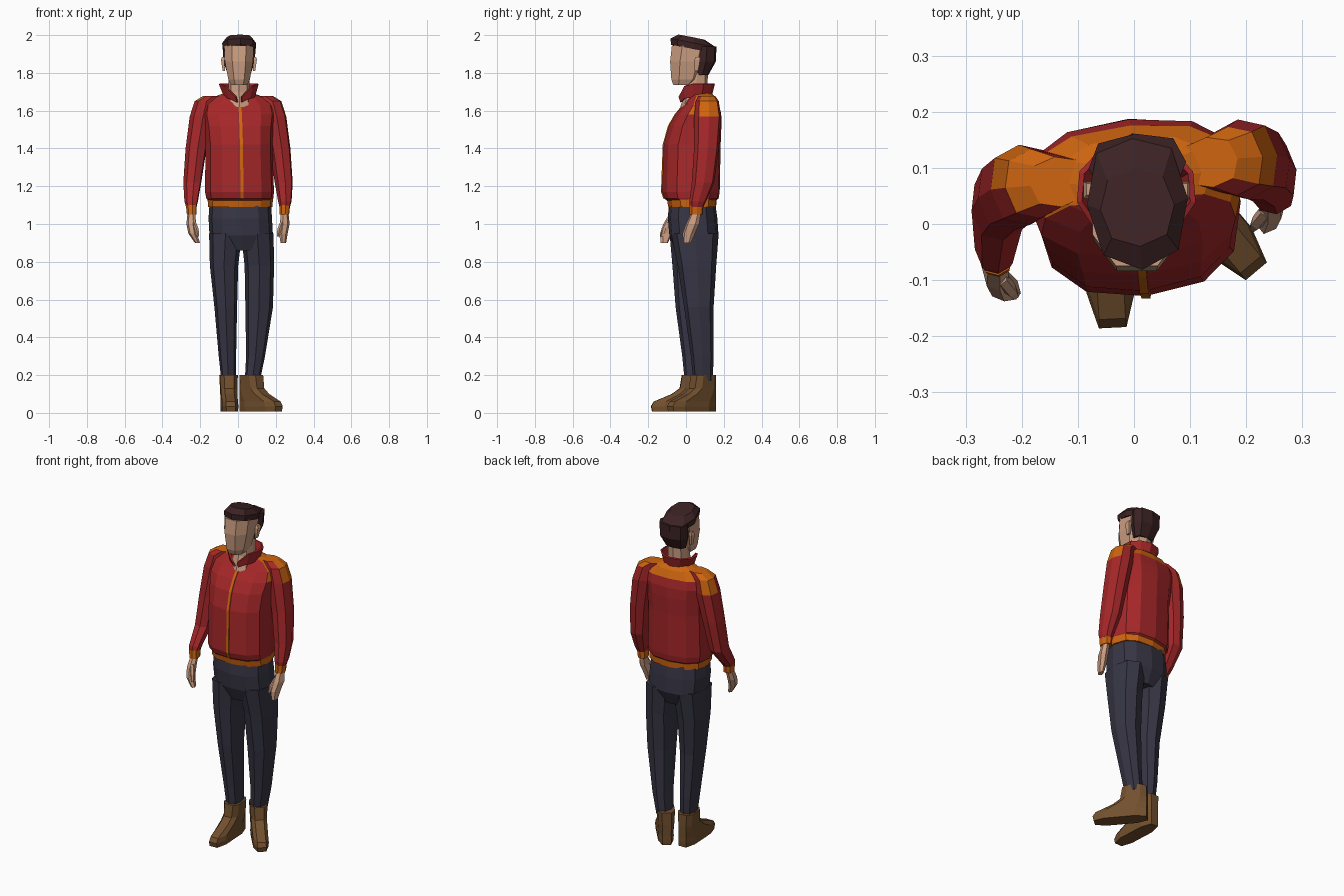
import bpy, bmesh, math
from mathutils import Vector


def mat(name, rgb):
    m = bpy.data.materials.new(name)
    m.diffuse_color = (*rgb, 1)
    return m


RED = mat("jacket_red", (0.38, 0.02, 0.022))
ORANGE = mat("trim_orange", (0.62, 0.13, 0.005))
NAVY = mat("trouser_navy", (0.038, 0.036, 0.058))
BROWN = mat("boot_brown", (0.17, 0.08, 0.027))
SKIN = mat("skin", (0.60, 0.34, 0.22))
HAIR = mat("hair_dark", (0.045, 0.016, 0.017))


def finish(bm, name, mats, rule=None):
    bmesh.ops.recalc_face_normals(bm, faces=bm.faces)
    bm.normal_update()
    if rule:
        for f in bm.faces:
            f.material_index = int(rule(f.calc_center_median(), f.normal))
    me = bpy.data.meshes.new(name)
    bm.to_mesh(me)
    bm.free()
    for m in mats:
        me.materials.append(m)
    ob = bpy.data.objects.new(name, me)
    bpy.context.collection.objects.link(ob)
    return ob


def loft(name, rings, mats, n=8, rot=0.0, p=0.8, tilt=0.0, half=False, rule=None):
    """Skin horizontal rings (cx, cy, z, rx, ry); half turns a flat side to the front."""
    bm = bmesh.new()
    r = math.radians(rot)
    loops = []
    for cx, cy, z, rx, ry in rings:
        loop = []
        for i in range(n):
            a = 2 * math.pi * (i + (0.5 if half else 0)) / n - math.pi / 2
            c, s = math.cos(a), math.sin(a)
            x = rx * math.copysign(abs(c) ** p, c)
            y = ry * math.copysign(abs(s) ** p, s)
            loop.append(bm.verts.new((cx + x * math.cos(r) - y * math.sin(r),
                                      cy + x * math.sin(r) + y * math.cos(r), z + tilt * y)))
        loops.append(loop)
    for a, b in zip(loops, loops[1:]):
        for i in range(n):
            j = (i + 1) % n
            bm.faces.new((a[i], a[j], b[j], b[i]))
    bm.faces.new(loops[0])
    bm.faces.new(loops[-1])
    return finish(bm, name, mats, rule)


def yoke(c, n):
    return c.z > 1.595 and n.z > 0.2 and n.y > -0.35


# Jacket body with orange shoulder yoke
ROT = 5
torso = [(.012, .03, 1.12, .165, .125), (.01, .028, 1.135, .178, .145), (.008, .025, 1.17, .183, .154),
         (.005, .032, 1.42, .178, .152), (.003, .048, 1.52, .185, .140), (.002, .065, 1.58, .195, .122),
         (.002, .080, 1.63, .185, .096), (.002, .084, 1.672, .135, .072), (.004, .075, 1.695, .07, .055)]
loft("jacket_body", torso, [RED, ORANGE], n=12, rot=ROT, rule=yoke)
loft("jacket_waistband", [(.012, .033, 1.09, .171, .127), (.012, .03, 1.138, .174, .133)],
     [ORANGE], n=12, rot=ROT)

# Zip strip down the front ridge
bm = bmesh.new()
rows = []
for cx, cy, z, rx, ry in torso[1:7]:
    x = cx + ry * math.sin(math.radians(ROT))
    y = cy - ry * math.cos(math.radians(ROT))
    rows.append([bm.verts.new((x + dx, y + dy, z)) for dx, dy in
                 ((-.008, -.004), (.008, -.004), (.008, .004), (-.008, .004))])
for a, b in zip(rows, rows[1:]):
    for i in range(4):
        bm.faces.new((a[i], a[(i + 1) % 4], b[(i + 1) % 4], b[i]))
finish(bm, "jacket_zip", [ORANGE])

# Flared collar, open in a V at the front
bm = bmesh.new()
pairs = []
for k in range(11):
    a = math.radians(8 + 344 * k / 10)
    t = min(1, min(a, 2 * math.pi - a) / math.radians(50))
    s, c = math.sin(a), math.cos(a)
    low = bm.verts.new((.008 + .078 * s, .052 - .078 * c, 1.64 + .03 * t))
    top = bm.verts.new((.004 + .104 * s, .05 - .088 * c + .01 * t, 1.66 + .083 * t))
    pairs.append((low, top))
for a, b in zip(pairs, pairs[1:]):
    bm.faces.new((a[0], b[0], b[1], a[1]))
collar = finish(bm, "jacket_collar", [RED])
mod = collar.modifiers.new("thickness", 'SOLIDIFY')
mod.thickness = 0.01
mod.offset = 0

# Sleeves, cuffs, hands: depth positions differ per side because the body is turned
for side, s, ys in (("right", -1, (.075, .072, .07, .055, .03, -.04, -.055, -.06, -.085, -.105, -.115)),
                    ("left", 1, (.11, .112, .115, .108, .09, .062, .056, .054, .035, .015, .005))):
    sleeve = [(.135, 1.678, .05, .045), (.175, 1.65, .055, .062), (.195, 1.57, .061, .072),
              (.222, 1.40, .056, .066), (.242, 1.22, .048, .06), (.248, 1.12, .036, .045),
              (.247, 1.09, .028, .036)]
    loft(side + "_sleeve", [(s * x, y, z, rx, ry) for (x, z, rx, ry), y in zip(sleeve, ys)],
         [RED, ORANGE], rot=8, rule=yoke)
    loft(side + "_cuff", [(s * .245, ys[7], 1.05, .026, .035), (s * .247, ys[6], 1.10, .029, .037)],
         [ORANGE], rot=8)
    hand = [(.246, 1.06, .02, .026), (.248, 1.0, .023, .036), (.24, .95, .021, .034), (.215, .9, .012, .02)]
    if s > 0:
        hand[3] = (.24, .9, .013, .022)
    loft(side + "_hand", [(s * x, y, z, rx, ry) for (x, z, rx, ry), y in zip(hand, ys[7:])],
         [SKIN], n=6, rot=s * -15)
    loft(side + "_thumb", [(s * .238, ys[8] - .01, 1.02, .012, .014), (s * .22, ys[8] - .032, .975, .012, .013),
                           (s * .212, ys[9] - .022, .935, .007, .008)], [SKIN], n=5)

# Trousers
loft("trouser_hips", [(.015, .04, .86, .10, .095), (.017, .042, .94, .168, .130), (.012, .035, 1.03, .168, .131),
                      (.012, .033, 1.12, .162, .12)], [NAVY], n=12)
loft("right_trouser_leg", [(-.05, .045, .17, .038, .052), (-.056, .042, .30, .046, .062),
                           (-.065, .025, .56, .06, .08), (-.074, .03, .78, .075, .102),
                           (-.066, .037, .95, .087, .124)], [NAVY])
loft("left_trouser_leg", [(.076, .09, .17, .04, .052), (.093, .086, .30, .05, .06),
                          (.112, .068, .56, .073, .078), (.113, .058, .78, .078, .102),
                          (.102, .047, .95, .086, .126)], [NAVY])

# Boots: heel and toe distances from the ankle along the foot direction
for side, ax, ay, rot in (("right", -.05, .045, 3), ("left", .07, .092, 40)):
    d = Vector((math.sin(math.radians(rot)), -math.cos(math.radians(rot))))
    rings = []
    for z, heel, toe, w in ((.008, -.074, .232, .044), (.035, -.076, .238, .046), (.06, -.075, .222, .044),
                            (.10, -.073, .125, .045), (.13, -.072, .082, .046), (.20, -.07, .07, .05)):
        m = (heel + toe) / 2
        rings.append((ax + d.x * m, ay + d.y * m, z, w, (toe - heel) / 2))
    loft(side + "_boot", rings, [BROWN], rot=rot, p=0.65, half=True)

# Neck, head and ears
loft("neck", [(.008, .055, 1.62, .065, .085), (.006, .055, 1.70, .056, .058), (.006, .058, 1.80, .055, .058)], [SKIN])
loft("head", [(.006, -.015, 1.735, .046, .055), (.006, .0, 1.765, .061, .083), (.005, .015, 1.86, .08, .106),
              (.005, .03, 1.945, .084, .112)], [SKIN], half=True, p=0.85)
for s in (-1, 1):
    loft("ear", [(.005 + s * .08, .055, 1.81, .008, .012), (.005 + s * .086, .06, 1.87, .012, .02),
                 (.005 + s * .084, .062, 1.885, .008, .014)], [SKIN], n=4, half=True)

# Hair: tilted cap and the back of the head
loft("hair_top", [(.006, .04, 1.925, .088, .12), (.006, .04, 1.958, .09, .122), (.006, .03, 1.989, .066, .07)],
     [HAIR], rot=4, tilt=-0.2, p=0.85)
loft("hair_back", [(.006, .083, 1.79, .06, .036), (.006, .1, 1.86, .084, .058), (.006, .105, 1.94, .087, .056)],
     [HAIR], rot=4, p=0.75)
